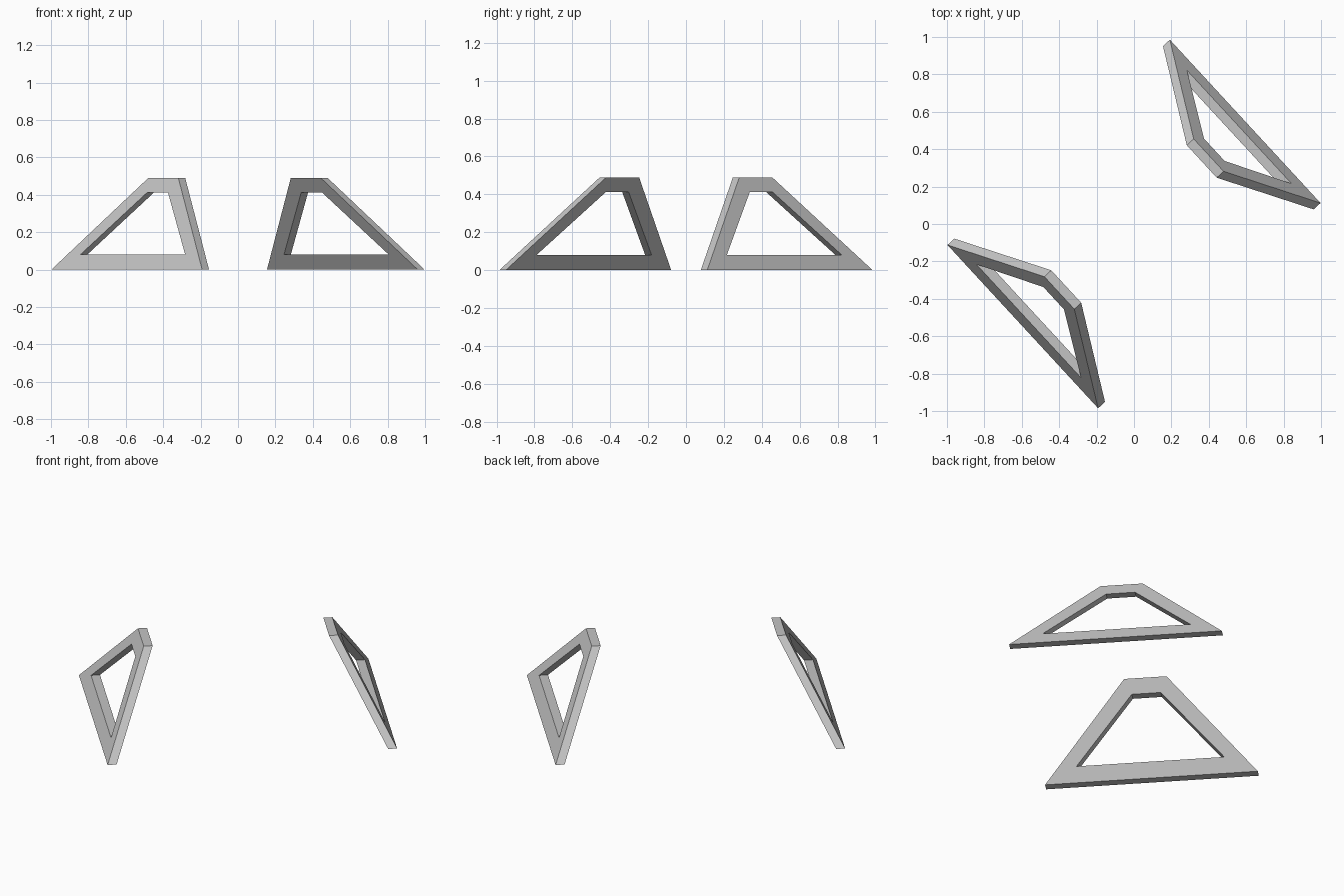
import bpy, bmesh, math

cube = bpy.data.objects.get("Cube")
if cube:
    bpy.data.objects.remove(cube, do_unlink=True)

grey = bpy.data.materials.new("light grey")
grey.use_nodes = True
colour = (0.55, 0.55, 0.55, 1)
grey.diffuse_color = colour
grey.node_tree.nodes["Principled BSDF"].inputs["Base Color"].default_value = colour

HEIGHT, LEAN, DISTANCE, THICKNESS = 0.49, 0.266, 0.809, 0.05


def trapezoid(bm, half_low, z_low, half_high, z_high, depth):
    """Corners of a trapezoid lying in the leaning plane."""
    corners = [(-half_low, z_low), (half_low, z_low), (half_high, z_high), (-half_high, z_high)]
    return [bm.verts.new((x, DISTANCE - depth - LEAN * z / HEIGHT, z)) for x, z in corners]


def leaning_frame(name, angle):
    bm = bmesh.new()
    rings = []
    for depth in (0, THICKNESS):
        outer = trapezoid(bm, 0.594, 0, 0.118, HEIGHT, depth)
        inner = trapezoid(bm, 0.413, 0.08, 0.081, 0.413, depth)
        rings.append((outer, inner))
    (outer_a, inner_a), (outer_b, inner_b) = rings
    # Front, back, outer rim and opening walls
    for a, b in ((outer_a, inner_a), (inner_b, outer_b), (outer_b, outer_a), (inner_a, inner_b)):
        for i in range(4):
            j = (i + 1) % 4
            bm.faces.new((a[i], a[j], b[j], b[i]))
    bmesh.ops.recalc_face_normals(bm, faces=bm.faces)
    mesh = bpy.data.meshes.new(name)
    bm.to_mesh(mesh)
    bm.free()
    mesh.materials.append(grey)
    obj = bpy.data.objects.new(name, mesh)
    obj.rotation_euler.z = math.radians(angle)
    bpy.context.collection.objects.link(obj)


# Two opposite frames leaning towards each other
leaning_frame("back_left_frame", -47.3)
leaning_frame("front_right_frame", 132.7)
